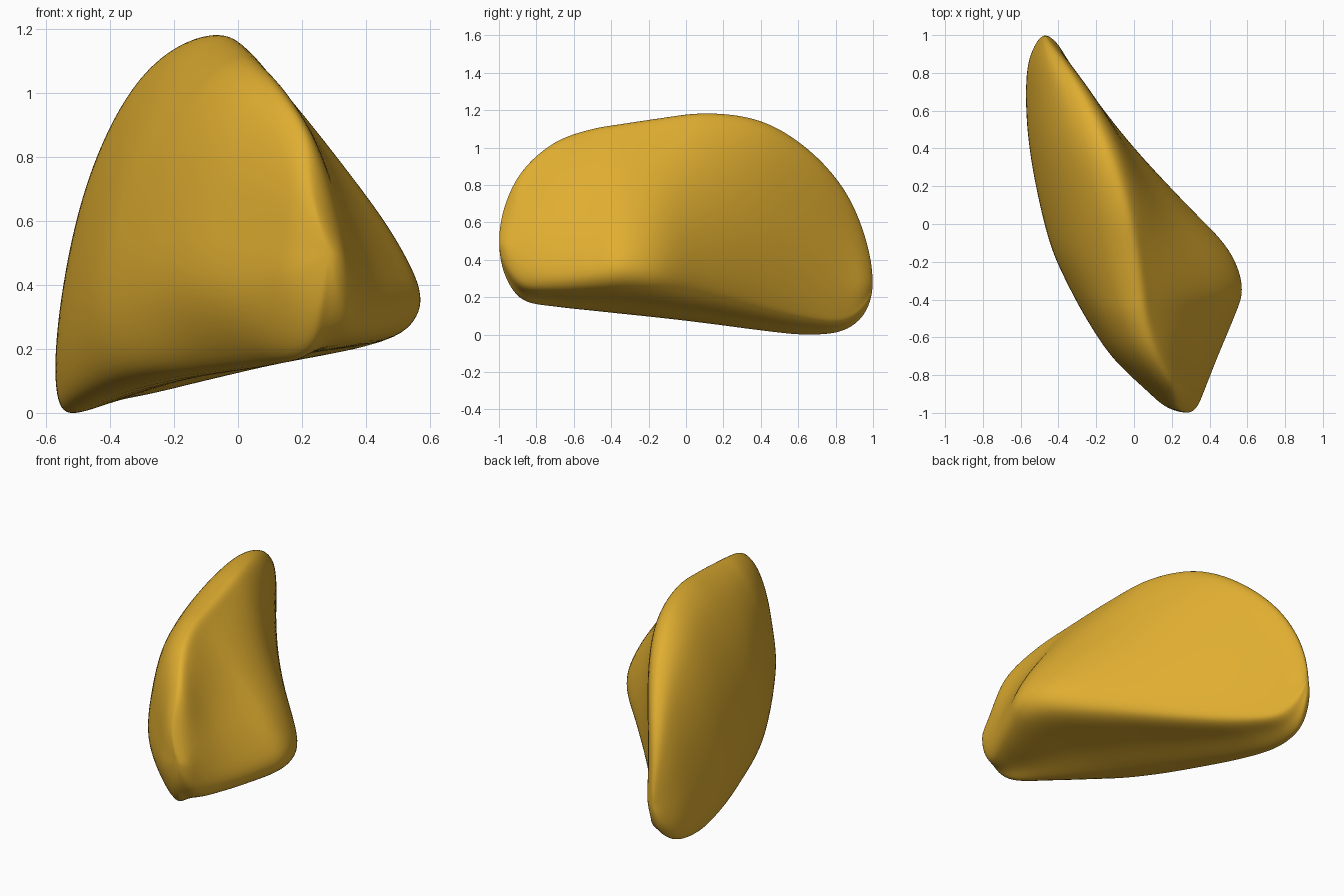
import bpy, bmesh, math
from mathutils import Vector

cube = bpy.data.objects.get("Cube")
if cube:
    bpy.data.objects.remove(cube, do_unlink=True)

STEPS = 8  # subdivisions between key points and key sections


def spline(p0, p1, p2, p3, t):
    """Point on a centripetal curve from p1 to p2."""
    pts = [p0, p1, p2, p3]
    k = [0.0]
    for a, b in zip(pts, pts[1:]):
        k.append(k[-1] + max(math.sqrt((b - a).length), 1e-4))
    u = k[1] + (k[2] - k[1]) * t
    for level in range(1, 4):
        pts = [pts[i].lerp(pts[i + 1], (u - k[lo]) / (k[hi] - k[lo]))
               for i, lo, hi in spans(level)]
    return pts[0]


def spans(level):
    """Knot spans used at each level of the curve blend."""
    if level == 1:
        return [(0, 0, 1), (1, 1, 2), (2, 2, 3)]
    if level == 2:
        return [(0, 0, 2), (1, 1, 3)]
    return [(0, 1, 2)]


def section(y, left, right, bottom, top, crest, corner, foot_x):
    """Smooth closed ring: curved shell, crest, sloping inner face, underside."""
    w, h = right - left, top - bottom
    low = bottom + (0.18 - 0.1 * y) * h
    fullness = 0.87 + 0.3 * max(0, -y)
    foot = Vector((foot_x, y, bottom))
    under = Vector((right - 0.08 * w, y, corner - 0.45 * (corner - bottom)))
    peak = Vector((crest, y, top))
    s = 0.07 * min(1, w / 0.5)
    shoulder = peak + Vector((s, 0, -s))
    edge = Vector((right, y, corner))
    keys = [foot]
    for deg in (0, 25, 48, 70):
        a = math.radians(deg)
        keys.append(Vector((left + (crest - left) * (1 - math.cos(a)) ** fullness, y,
                            low + (top - low) * math.sin(a))))
    keys += [peak, shoulder]
    for t, bulge in ((0.4, 0.045), (0.75, 0.055)):
        keys.append(shoulder.lerp(edge, t) + Vector((bulge * max(w, 0.4), 0, 0)))
    keys += [edge, under, foot.lerp(under, 0.5)]
    n = len(keys)
    return [spline(keys[i - 1], keys[i], keys[(i + 1) % n], keys[(i + 2) % n], j / STEPS)
            for i in range(n) for j in range(STEPS)]


# y, left, right, bottom, top, crest x, inner corner height, foot x
SECTIONS = [
    (-.97, .175, .33, .32, .69, .225, .42, .25),
    (-.88, .07, .372, .185, .875, .205, .33, .2),
    (-.7, -.115, .445, .15, 1.035, .11, .31, .06),
    (-.5, -.25, .53, .13, 1.105, .05, .33, -.11),
    (-.35, -.335, .578, .115, 1.13, .03, .35, -.23),
    (-.15, -.43, .515, .095, 1.16, 0, .33, -.34),
    (.1, -.5, .28, .065, 1.19, -.05, .28, -.43),
    (.4, -.555, -.01, .025, 1.15, -.145, .2, -.51),
    (.65, -.573, -.225, 0, 1.0, -.255, .14, -.54),
    (.85, -.56, -.37, .025, .775, -.375, .11, -.525),
    (.96, -.515, -.43, .12, .52, -.45, .19, -.485),
]
FRONT_TIP, BACK_TIP = Vector((.285, -1, .5)), Vector((-.47, 1, .28))


def mirrored(ring, tip):
    """Ring continued past a tip so the end closes as a round cap."""
    return [Vector((2 * tip.x - p.x, p.y, 2 * tip.z - p.z)) for p in ring]


rings = [section(*row) for row in SECTIONS]
count = len(rings[0])
rings = ([mirrored(rings[0], FRONT_TIP), [FRONT_TIP] * count] + rings +
         [[BACK_TIP] * count, mirrored(rings[-1], BACK_TIP)])

# Loft the rings lengthwise
bm = bmesh.new()
loft = []
for i in range(1, len(rings) - 2):
    last = i == len(rings) - 3
    for j in range(STEPS + last):
        loft.append([bm.verts.new(spline(*(rings[i + d][c] for d in (-1, 0, 1, 2)), j / STEPS))
                     for c in range(count)])
for a, b in zip(loft, loft[1:]):
    for c in range(count):
        d = (c + 1) % count
        bm.faces.new((a[c], a[d], b[d], b[c]))
bmesh.ops.remove_doubles(bm, verts=bm.verts, dist=1e-5)

# Relax the skin so the lengthwise sections blend into each other
for _ in range(12):
    bmesh.ops.smooth_vert(bm, verts=bm.verts, factor=0.5,
                          use_axis_x=True, use_axis_y=True, use_axis_z=True)
bmesh.ops.recalc_face_normals(bm, faces=bm.faces)
floor = min(v.co.z for v in bm.verts)
bmesh.ops.translate(bm, verts=bm.verts, vec=(0, 0, -floor))
for f in bm.faces:
    f.smooth = True

mesh = bpy.data.meshes.new("wedge_body")
bm.to_mesh(mesh)
bm.free()
body = bpy.data.objects.new("wedge_body", mesh)
bpy.context.collection.objects.link(body)

# Golden yellow skin
gold = bpy.data.materials.new("golden_yellow")
gold.use_nodes = True
gold.diffuse_color = (0.74, 0.42, 0.03, 1)
gold.node_tree.nodes["Principled BSDF"].inputs["Base Color"].default_value = gold.diffuse_color
mesh.materials.append(gold)
